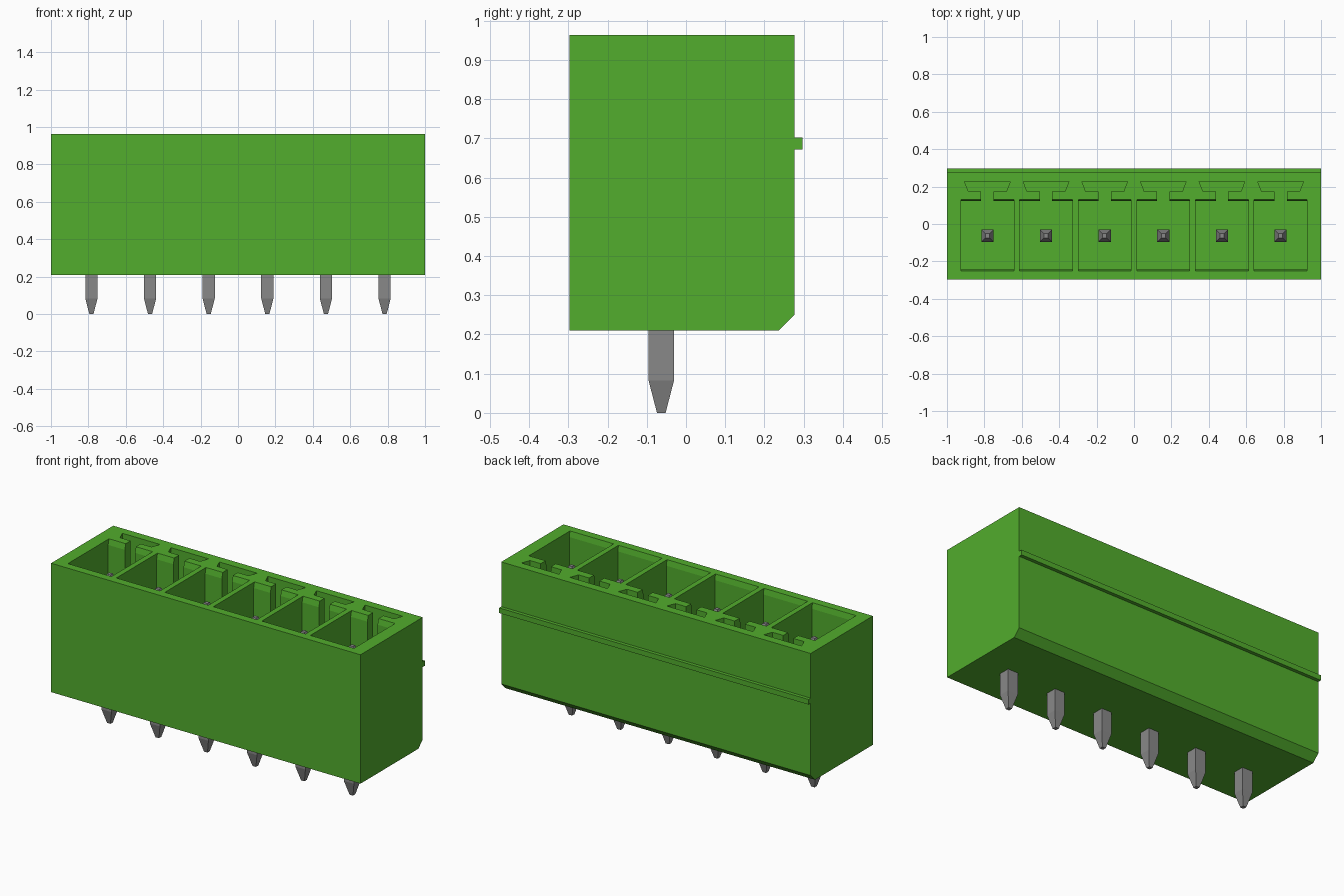
import bpy
import bmesh
from mathutils import Vector

if "Cube" in bpy.data.objects:
    bpy.data.objects.remove(bpy.data.objects["Cube"])

COUNT, PITCH = 6, 0.3135
CENTRES = [(i - (COUNT - 1) / 2) * PITCH for i in range(COUNT)]
TOP, BASE, FLOOR, PIN_Y = 0.963, 0.21, 0.35, -0.063


def material(name, rgb, metallic=0.0):
    mat = bpy.data.materials.new(name)
    mat.use_nodes = True
    mat.diffuse_color = (*rgb, 1)
    bsdf = mat.node_tree.nodes["Principled BSDF"]
    bsdf.inputs["Base Color"].default_value = (*rgb, 1)
    return mat


def make_object(name, bm, mat):
    bmesh.ops.recalc_face_normals(bm, faces=bm.faces)
    mesh = bpy.data.meshes.new(name)
    bm.to_mesh(mesh)
    bm.free()
    mesh.materials.append(mat)
    obj = bpy.data.objects.new(name, mesh)
    bpy.context.collection.objects.link(obj)
    return obj


def add_prism(bm, points, direction):
    """Extrude a closed outline along a direction."""
    face = bm.faces.new([bm.verts.new(p) for p in points])
    result = bmesh.ops.extrude_face_region(bm, geom=[face], use_keep_orig=True)
    verts = [v for v in result["geom"] if isinstance(v, bmesh.types.BMVert)]
    bmesh.ops.translate(bm, verts=verts, vec=Vector(direction))


def cut(obj, cutter):
    """Subtract the cutter and discard it."""
    mod = obj.modifiers.new("cut", "BOOLEAN")
    mod.operation, mod.solver, mod.object = "DIFFERENCE", "EXACT", cutter
    bpy.context.view_layer.update()
    graph = bpy.context.evaluated_depsgraph_get()
    mesh = bpy.data.meshes.new_from_object(obj.evaluated_get(graph))
    obj.modifiers.clear()
    obj.data = mesh
    bpy.data.objects.remove(cutter)


green = material("green plastic", (0.084, 0.418, 0.026))
grey = material("grey metal", (0.25, 0.25, 0.25))

# Housing: side profile with bottom chamfer and rear rib
profile = [(-0.297, BASE), (0.237, BASE), (0.277, 0.25), (0.277, 0.672),
           (0.297, 0.672), (0.297, 0.702), (0.277, 0.702),
           (0.277, TOP), (-0.297, TOP)]
bm = bmesh.new()
add_prism(bm, [(-1, y, z) for y, z in profile], (2, 0, 0))
housing = make_object("housing", bm, green)

# Socket cavities with a slight lead-in at the mouth
cavity = [(-0.243, FLOOR), (0.122, FLOOR), (0.122, 0.93), (0.13, TOP),
          (0.13, 1.1), (-0.25, 1.1), (-0.25, TOP), (-0.243, 0.93)]
bm = bmesh.new()
for cx in CENTRES:
    add_prism(bm, [(cx - 0.141, y, z) for y, z in cavity], (0.282, 0, 0))
cut(housing, make_object("cavity_cutter", bm, green))

# Keyways: narrow neck opening into a flared slot
half = [(0.033, 0.1), (0.033, 0.175), (0.102, 0.175), (0.122, 0.227)]
keyway = half + [(-x, y) for x, y in reversed(half)]
bm = bmesh.new()
for cx in CENTRES:
    add_prism(bm, [(cx + x, y, FLOOR) for x, y in keyway], (0, 0, 0.8))
cut(housing, make_object("keyway_cutter", bm, green))

# Square contact pins, tapered at both ends
sections = [(0.0, 0.011), (0.083, 0.0325), (0.81, 0.0325), (0.87, 0.011)]
for i, cx in enumerate(CENTRES):
    bm = bmesh.new()
    rings = []
    for z, r in sections:
        rings.append([bm.verts.new((cx + sx * r, PIN_Y + sy * r, z))
                      for sx, sy in ((-1, -1), (1, -1), (1, 1), (-1, 1))])
    bm.faces.new(rings[0])
    bm.faces.new(rings[-1])
    for low, high in zip(rings, rings[1:]):
        for k in range(4):
            n = (k + 1) % 4
            bm.faces.new((low[k], low[n], high[n], high[k]))
    make_object(f"contact_pin_{i + 1}", bm, grey)
